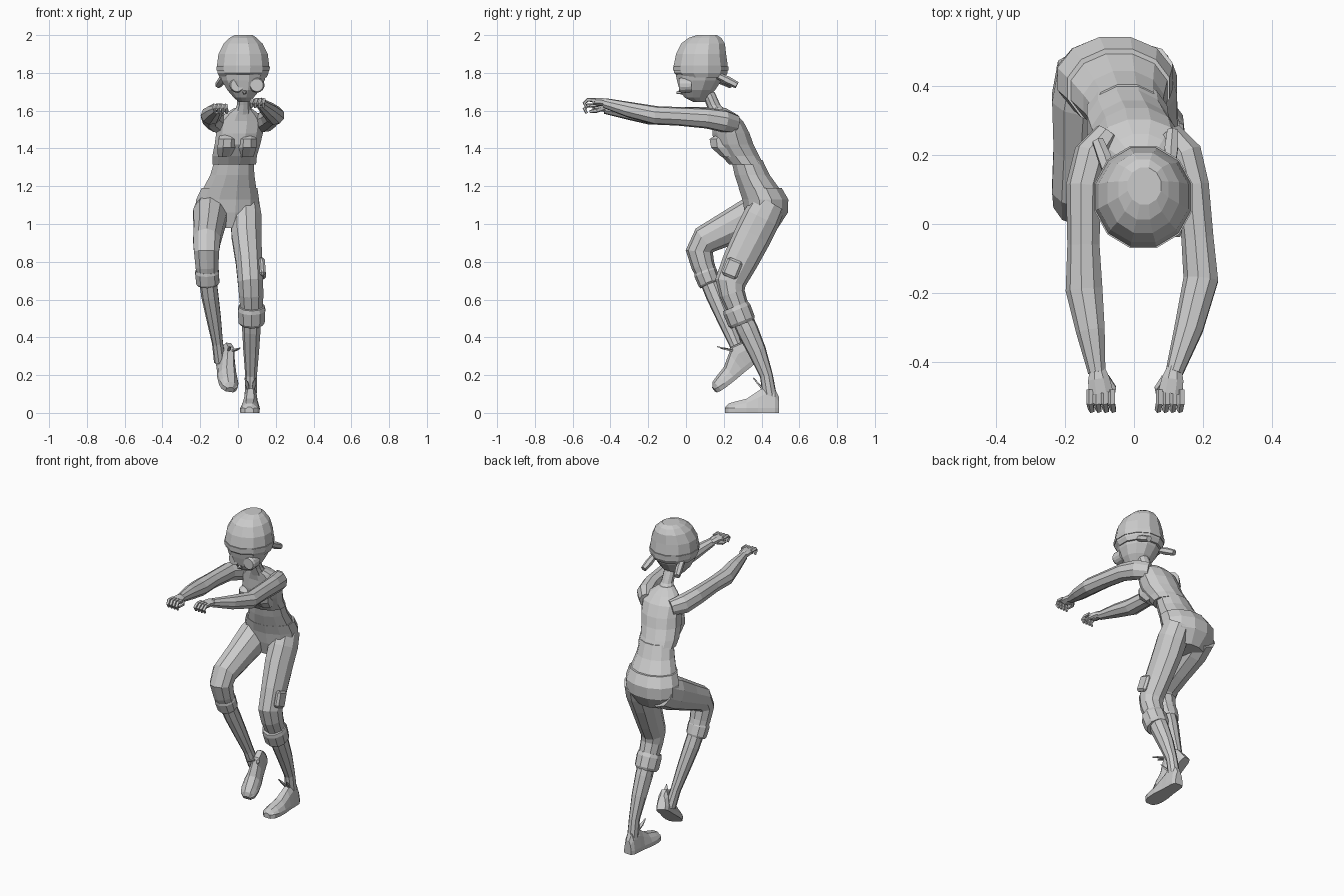
import bpy, bmesh, math
from mathutils import Vector, Matrix, Euler


def finish(name, bm):
    bmesh.ops.recalc_face_normals(bm, faces=bm.faces)
    me = bpy.data.meshes.new(name)
    bm.to_mesh(me)
    bm.free()
    ob = bpy.data.objects.new(name, me)
    bpy.context.collection.objects.link(ob)
    return ob


def loft(name, rings, n=10, level=False):
    """Skin rings (x, y, z, half width[, half depth]); level keeps rings horizontal."""
    bm = bmesh.new()
    pts = [Vector(r[:3]) for r in rings]
    loops = []
    for i, r in enumerate(rings):
        t = pts[min(i + 1, len(pts) - 1)] - pts[max(i - 1, 0)]
        t = Vector((0, 0, 1)) if level else t.normalized()
        side = (Vector((1, 0, 0)) - t * t.x).normalized()
        up = t.cross(side)
        a, b = r[3], r[-1]
        loops.append([bm.verts.new(pts[i] + side * a * math.cos(k) + up * b * math.sin(k))
                      for k in (2 * math.pi * (j + 0.5) / n for j in range(n))])
    for lo, hi in zip(loops, loops[1:]):
        for j in range(n):
            bm.faces.new((lo[j], lo[(j + 1) % n], hi[(j + 1) % n], hi[j]))
    bm.faces.new(loops[0])
    bm.faces.new(loops[-1])
    return finish(name, bm)


def box(name, loc, size, rot=(0, 0, 0), bevel=0.0):
    bm = bmesh.new()
    bmesh.ops.create_cube(bm, size=1)
    bmesh.ops.scale(bm, vec=size, verts=bm.verts)
    if bevel:
        bmesh.ops.bevel(bm, geom=bm.edges[:], offset=bevel, segments=1, affect='EDGES')
    ob = finish(name, bm)
    ob.location, ob.rotation_euler = loc, rot
    return ob


# Head: face below, cap above
loft("face", [(.03, .07, 1.645, .025, .03), (.03, .055, 1.67, .055, .065),
              (.03, .06, 1.71, .09, .098), (.027, .07, 1.76, .118, .122),
              (.027, .075, 1.82, .135, .14)], 12, True)
loft("cap", [(.027, .085, 1.775, .128, .125), (.027, .078, 1.80, .14, .147),
             (.027, .078, 1.84, .143, .148), (.027, .08, 1.90, .135, .137),
             (.027, .09, 1.955, .107, .12), (.027, .10, 1.985, .075, .09),
             (.03, .11, 2.0, .05, .055)], 12, True)
loft("cap_band", [(.027, .078, 1.812, .145, .152), (.027, .078, 1.835, .147, .153)], 12, True)
loft("nose", [(.035, -.015, 1.70, .016), (.035, -.05, 1.695, .006)], 5)

# Round goggle lenses
for x in (-.005, .1):
    loft("goggle_lens", [(x, .03, 1.735, .037), (x, -.025, 1.735, .04),
                         (x, -.038, 1.735, .034)], 14)

# Short pigtails
for x, y in ((-.07, .14), (.105, .17)):
    s = -1 if x < 0 else .2
    loft("pigtail", [(x, y, 1.785, .018), (x + s * .015, y + .05, 1.76, .022),
                     (x + s * .035, y + .10, 1.735, .018)], 6)

# Neck, cropped shirt, midriff and trouser seat
loft("neck", [(.025, .18, 1.58, .055), (.03, .145, 1.63, .037), (.03, .115, 1.70, .036)], 10, True)
loft("shirt", [(-.02, .32, 1.315, .12, .095), (-.018, .288, 1.36, .122, .103),
               (-.003, .253, 1.42, .125, .108), (.008, .238, 1.48, .128, .102),
               (.015, .22, 1.545, .13, .085), (.02, .195, 1.585, .09, .068),
               (.025, .165, 1.615, .045, .045)], 12, True)
for x in (-.055, .05):
    loft("bust", [(x, .23, 1.49, .035, .04), (x, .185, 1.45, .052, .065),
                  (x - .003, .19, 1.405, .055, .062), (x - .01, .225, 1.355, .045, .04)], 8, True)
loft("midriff", [(-.02, .322, 1.34, .106, .085), (-.03, .35, 1.26, .121, .096),
                 (-.045, .392, 1.18, .148, .112)], 12, True)
loft("trouser_seat", [(-.045, .393, 1.19, .153, .118), (-.055, .42, 1.13, .172, .126),
                      (-.058, .425, 1.06, .172, .118), (-.055, .41, .98, .11, .08)], 12, True)

# Arms reaching forward
loft("right_arm", [(-.075, .26, 1.53, .04, .05), (-.12, .20, 1.545, .055, .06),
                   (-.145, .11, 1.565, .052, .055), (-.145, -.06, 1.573, .048, .048),
                   (-.143, -.19, 1.575, .055, .05), (-.125, -.31, 1.595, .043, .042),
                   (-.107, -.43, 1.61, .026, .027)], 9)
loft("left_arm", [(.10, .26, 1.53, .04, .05), (.145, .20, 1.545, .055, .06),
                  (.17, .11, 1.56, .05, .055), (.185, -.04, 1.57, .048, .05),
                  (.195, -.16, 1.575, .052, .05), (.16, -.30, 1.605, .043, .042),
                  (.117, -.43, 1.64, .026, .027)], 9)

# Half-closed hands: palm, four curled fingers, thumb
for x, z, s in ((-.107, 1.61, 1), (.117, 1.64, -1)):
    loft("palm", [(x, -.415, z, .022, .022), (x + s * .005, -.45, z + .008, .034, .022),
                  (x + s * .012, -.49, z + .008, .038, .02)], 8)
    for i in range(4):
        fx = x + s * (-.02 + i * .021)
        loft("finger", [(fx, -.48, z + .015, .011), (fx, -.52, z + .018, .011),
                        (fx + s * .004, -.538, z, .01), (fx + s * .004, -.525, z - .024, .007)], 5)
    loft("thumb", [(x + s * .025, -.445, z, .013), (x + s * .046, -.475, z - .01, .012),
                   (x + s * .042, -.51, z - .015, .008)], 5)

# Standing leg: trouser thigh, cuff, calf
loft("left_trouser_leg", [(.035, .44, 1.11, .08, .09), (.043, .40, 1.03, .086, .10),
                          (.045, .355, .94, .083, .10), (.058, .285, .80, .073, .093),
                          (.066, .235, .69, .07, .082), (.07, .245, .63, .068, .068),
                          (.072, .275, .55, .062, .06)], 10)
loft("left_cuff", [(.072, .262, .565, .07, .07), (.072, .27, .545, .076, .076),
                   (.072, .294, .485, .073, .075), (.072, .30, .47, .062, .065)], 10)
loft("left_calf", [(.072, .27, .56, .05, .055), (.072, .325, .44, .05, .058),
                   (.071, .375, .33, .043, .05), (.07, .425, .20, .032, .035),
                   (.068, .445, .08, .033, .038)], 9)
box("side_pocket", (.128, .245, .765), (.035, .085, .10), (math.radians(-22), math.radians(-4), 0), .012)

# Raised leg
loft("right_trouser_leg", [(-.135, .45, 1.09, .09, .10), (-.147, .36, 1.045, .095, .105),
                           (-.155, .22, .975, .082, .09), (-.165, .10, .915, .076, .078),
                           (-.167, .07, .855, .07, .072), (-.164, .09, .78, .064, .062),
                           (-.162, .115, .72, .058, .055)], 10)
loft("right_cuff", [(-.163, .098, .755, .062, .058), (-.163, .103, .742, .067, .062),
                    (-.160, .123, .69, .064, .06), (-.159, .127, .68, .055, .055)], 10)
loft("right_calf", [(-.162, .11, .73, .048, .05), (-.148, .155, .62, .047, .05),
                    (-.128, .205, .50, .04, .043), (-.108, .26, .37, .03, .034),
                    (-.095, .295, .27, .032, .036)], 9)

# Shoes: (distance from heel, half width, height) profile, sole on local z = 0
SHOE = [(0, .025, .085), (.02, .036, .125), (.075, .04, .14), (.11, .042, .115),
        (.17, .05, .075), (.23, .05, .06), (.265, .042, .05), (.285, .022, .03)]


def shoe(name, heel, rot):
    m = Matrix.Translation(heel) @ Euler(rot).to_matrix().to_4x4()
    bm = bmesh.new()
    rows = []
    for d, w, h in SHOE:
        sec = [(-w, 0), (-w * 1.03, .025), (-w * .8, h * .7), (-w * .4, h),
               (w * .4, h), (w * .8, h * .7), (w * 1.03, .025), (w, 0)]
        rows.append([bm.verts.new(m @ Vector((x, -d, z))) for x, z in sec])
    for a, b in zip(rows, rows[1:]):
        for j in range(8):
            bm.faces.new((a[j], a[(j + 1) % 8], b[(j + 1) % 8], b[j]))
    bm.faces.new(rows[0])
    bm.faces.new(rows[-1])
    finish(name, bm)
    # pointed lace ends at the ankle
    for s in (-1, 1):
        p = [m @ Vector(v) for v in ((s * .012, -.085, .125), (s * .02, -.11, .155), (s * .028, -.135, .185))]
        loft("lace_end", [(*p[0], .008), (*p[1], .013, .006), (*p[2], .003)], 4)


shoe("left_shoe", (.07, .492, 0), (0, 0, math.radians(-2)))
shoe("right_shoe", (-.088, .38, .285), (math.radians(38), math.radians(8), math.radians(17)))
